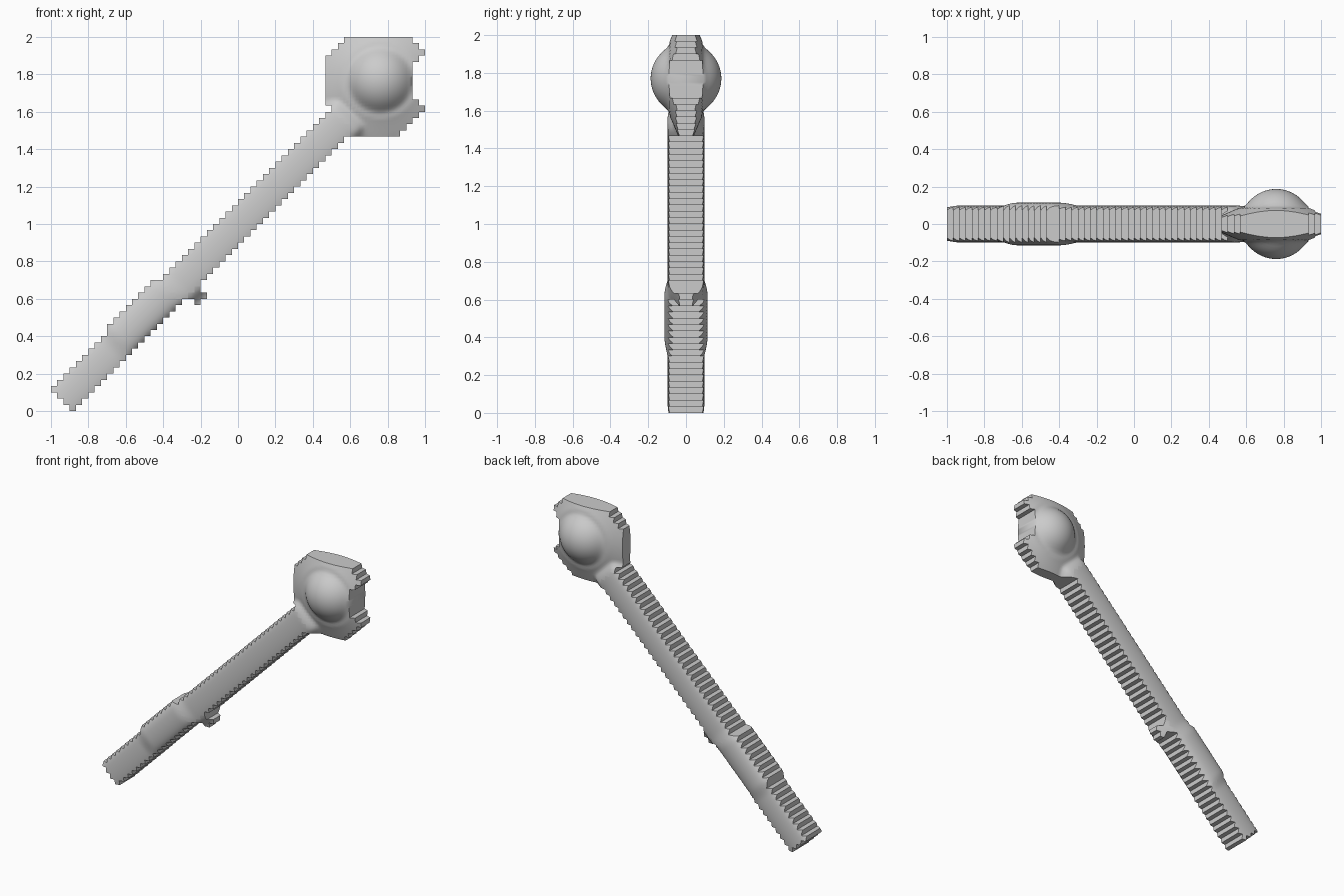
import bpy, bmesh, math

if "Cube" in bpy.data.objects:
    bpy.data.objects.remove(bpy.data.objects["Cube"], do_unlink=True)

N = 60            # outline cells per side
CELL = 2 / N
SUB = 2           # surface divisions per cell

grey = bpy.data.materials.new("plain grey")
grey.use_nodes = True
colour = (0.6, 0.6, 0.6, 1)
grey.diffuse_color = colour
grey.node_tree.nodes["Principled BSDF"].inputs["Base Color"].default_value = colour


def ramp(a, b, t):
    t = min(1, max(0, (t - a) / (b - a)))
    return t * t * (3 - 2 * t)


def smooth_max(a, b, k):
    return (a + b + math.sqrt((a - b) ** 2 + k * k)) / 2


def half_thickness(x, z):
    """Half depth of the mace at a point of its outline."""
    along, across = x + z, z - x
    # Rounded shaft, thicker along the grip and thin at the trigger
    grip = ramp(-0.36, -0.22, along) * (1 - ramp(0.22, 0.38, along))
    u = abs(across - 0.99 - 0.03 * grip) / math.sqrt(2)
    shaft = 0.075 + (0.023 + 0.016 * grip) * math.sqrt(max(0, 1 - (u / 0.1) ** 2))
    shaft -= max(0, u - 0.1)
    shaft *= 1 - ramp(2.1, 2.4, along)
    # Round ball set in a flange that thins outwards
    d = math.hypot(x - 0.76, z - 1.77)
    ball = math.sqrt(max(0, 0.185 ** 2 - d * d))
    flange = (0.085 - 0.42 * max(0, d - 0.2)) * ramp(0.42, 0.3, d) if d < 0.42 else 0
    if d < 0.3:
        flange = 0.085 - 0.42 * max(0, d - 0.2)
    head = smooth_max(ball, flange, 0.03 * (1 - ramp(0.16, 0.26, d)))
    return max(shaft, head, 0.035)


# Outline cells of each part
def strip(low, high, start, end):
    cells = set()
    for i in range(N):
        for j in range(N):
            x, z = -1 + (i + 0.5) * CELL, (j + 0.5) * CELL
            if low < z - x < high and start < x + z < end:
                cells.add((i, j))
    return cells


def rows(top, spans):
    cells, j = set(), top
    for count, first, last in spans:
        for _ in range(count):
            cells |= {(i, j) for i in range(first, last)}
            j -= 1
    return cells


head = rows(N - 1, [(1, 47, 58), (1, 46, 59), (1, 45, 60), (1, 44, 59),
                    (6, 44, 58), (1, 44, 59), (1, 45, 60), (1, 46, 59),
                    (1, 47, 58), (1, 48, 57), (1, 48, 56)])
grip = strip(0.89, 1.15, -0.29, 0.28)
shaft = strip(0.89, 1.11, -0.88, 2.2) - head - grip
trigger = rows(20, [(2, 20, 24), (1, 20, 25), (1, 23, 24)]) - shaft - grip
parts = {"head": head, "grip": grip, "shaft": shaft, "trigger": trigger}
whole = head | grip | shaft | trigger


def build(name, cells):
    bm = bmesh.new()
    cache = {}

    def vert(a, b, side):
        key = (a, b, side)
        if key not in cache:
            x, z = -1 + a * CELL / SUB, b * CELL / SUB
            cache[key] = bm.verts.new((x, side * half_thickness(x, z), z))
        return cache[key]

    for i, j in sorted(cells):
        a0, b0 = i * SUB, j * SUB
        # Front and back surfaces
        for a in range(a0, a0 + SUB):
            for b in range(b0, b0 + SUB):
                ring = [(a, b), (a + 1, b), (a + 1, b + 1), (a, b + 1)]
                bm.faces.new([vert(*p, -1) for p in ring])
                bm.faces.new([vert(*p, 1) for p in reversed(ring)])
        # Stepped walls around the outside only
        corners = [(a0, b0), (a0 + SUB, b0), (a0 + SUB, b0 + SUB), (a0, b0 + SUB)]
        for k, (di, dj) in enumerate([(0, -1), (1, 0), (0, 1), (-1, 0)]):
            if (i + di, j + dj) in whole:
                continue
            p, q = corners[k], corners[(k + 1) % 4]
            for s in range(SUB):
                m = tuple(p[n] + (q[n] - p[n]) * s // SUB for n in (0, 1))
                e = tuple(p[n] + (q[n] - p[n]) * (s + 1) // SUB for n in (0, 1))
                bm.faces.new([vert(*m, 1), vert(*e, 1), vert(*e, -1), vert(*m, -1)])

    mesh = bpy.data.meshes.new(name)
    bm.to_mesh(mesh)
    bm.free()
    mesh.materials.append(grey)
    ob = bpy.data.objects.new(name, mesh)
    bpy.context.collection.objects.link(ob)
    bpy.ops.object.select_all(action='DESELECT')
    ob.select_set(True)
    bpy.context.view_layer.objects.active = ob
    bpy.ops.object.shade_smooth_by_angle(angle=math.radians(48))


for name, cells in parts.items():
    build(name, cells)
